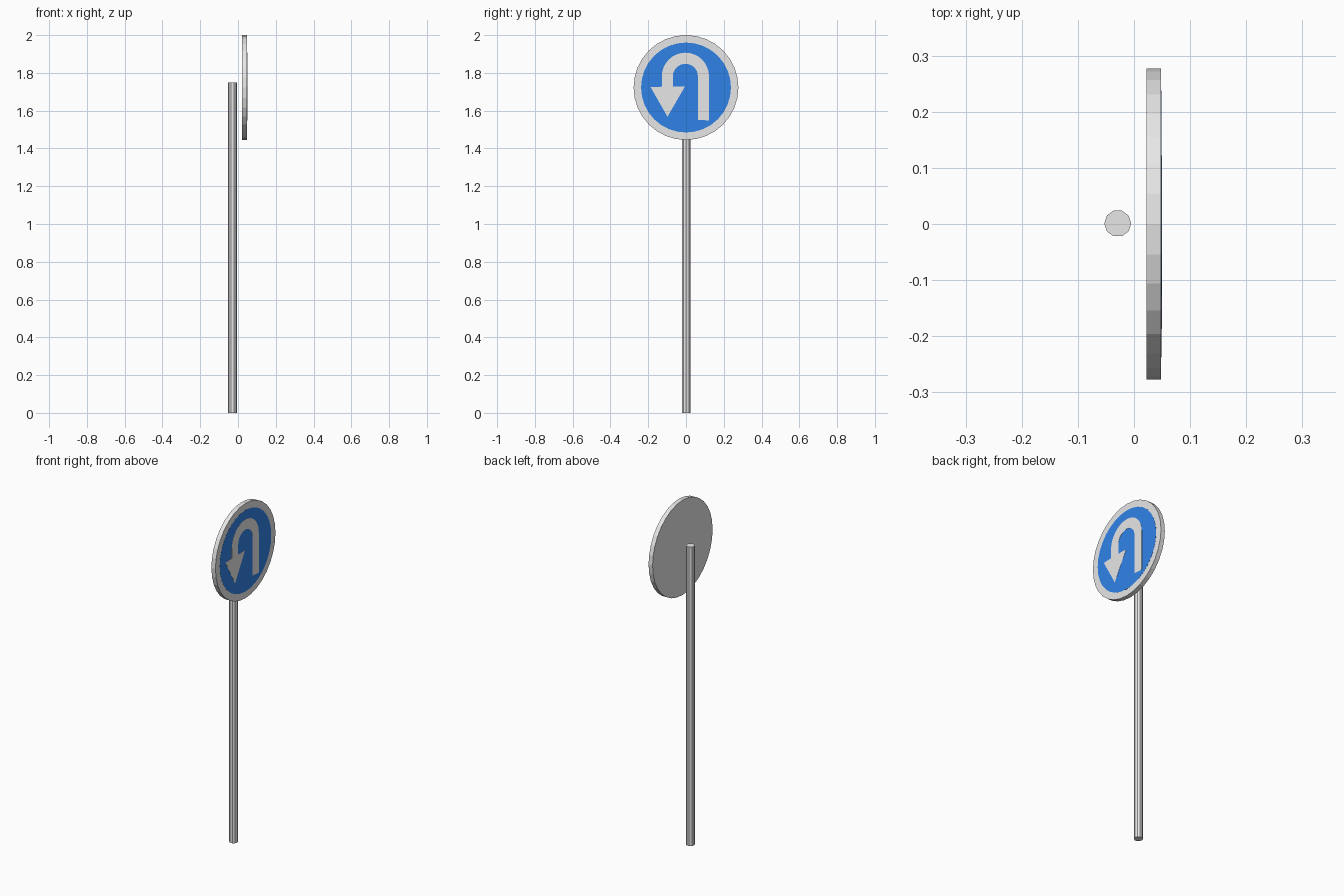
import bpy, bmesh, math

if "Cube" in bpy.data.objects:
    bpy.data.objects.remove(bpy.data.objects["Cube"])

def material(name, rgb):
    m = bpy.data.materials.new(name)
    m.diffuse_color = (*rgb, 1.0)
    m.use_nodes = True
    m.node_tree.nodes["Principled BSDF"].inputs["Base Color"].default_value = m.diffuse_color
    return m

GREY = material("light grey", (0.8, 0.8, 0.8))
BLUE = material("sign blue", (0.03, 0.23, 0.82))

def prism(name, points, depth, mat):
    """Extrude a closed outline of 3D points along the vector depth."""
    bm = bmesh.new()
    face = bm.faces.new([bm.verts.new(p) for p in points])
    ext = bmesh.ops.extrude_face_region(bm, geom=[face])
    verts = [v for v in ext["geom"] if isinstance(v, bmesh.types.BMVert)]
    bmesh.ops.translate(bm, verts=verts, vec=depth)
    bmesh.ops.recalc_face_normals(bm, faces=bm.faces[:])
    mesh = bpy.data.meshes.new(name)
    bm.to_mesh(mesh)
    bm.free()
    mesh.materials.append(mat)
    obj = bpy.data.objects.new(name, mesh)
    bpy.context.collection.objects.link(obj)
    return obj

def arc(cu, cv, r, a0, a1, n):
    """n + 1 points on an arc, angles in degrees."""
    return [(cu + r * math.cos(math.radians(a0 + (a1 - a0) * i / n)),
             cv + r * math.sin(math.radians(a0 + (a1 - a0) * i / n)))
            for i in range(n + 1)]

def on_sign(outline, x):
    return [(x, u, v) for u, v in outline]

# Pole: ten flat sides
prism("pole", [(x, y, 0) for x, y in arc(-0.029, 0.001, 0.024, 0, 360, 10)[:-1]],
      (0, 0, 1.75), GREY)

# Round sign plate, facing +x
CZ = 1.7225
X0, X1 = 0.022, 0.0482
prism("sign_plate", on_sign(arc(0, CZ, 0.2775, 90, 450, 32)[:-1], X0),
      (X1 - X0, 0, 0), GREY)

# Blue field inside the grey border
prism("blue_field", on_sign(arc(0, CZ, 0.238, 90, 450, 32)[:-1], X1 - 0.001),
      (0.0016, 0, 0), BLUE)

# U-turn arrow: right leg, bend, left leg and arrowhead as one outline
U, BEND_Z, HEAD_Z = -0.003, 1.782, 1.727
outline = [(U + 0.066, 1.552), (U + 0.125, 1.548)]
outline += arc(U, BEND_Z, 0.125, 0, 180, 16)
outline += [(U - 0.125, HEAD_Z), (-0.187, HEAD_Z - 0.003), (-0.098, 1.568),
            (-0.006, HEAD_Z), (U - 0.066, HEAD_Z)]
outline += arc(U, BEND_Z, 0.066, 180, 0, 16)
prism("u_turn_arrow", on_sign(outline, X1), (0.0013, 0, 0), GREY)
